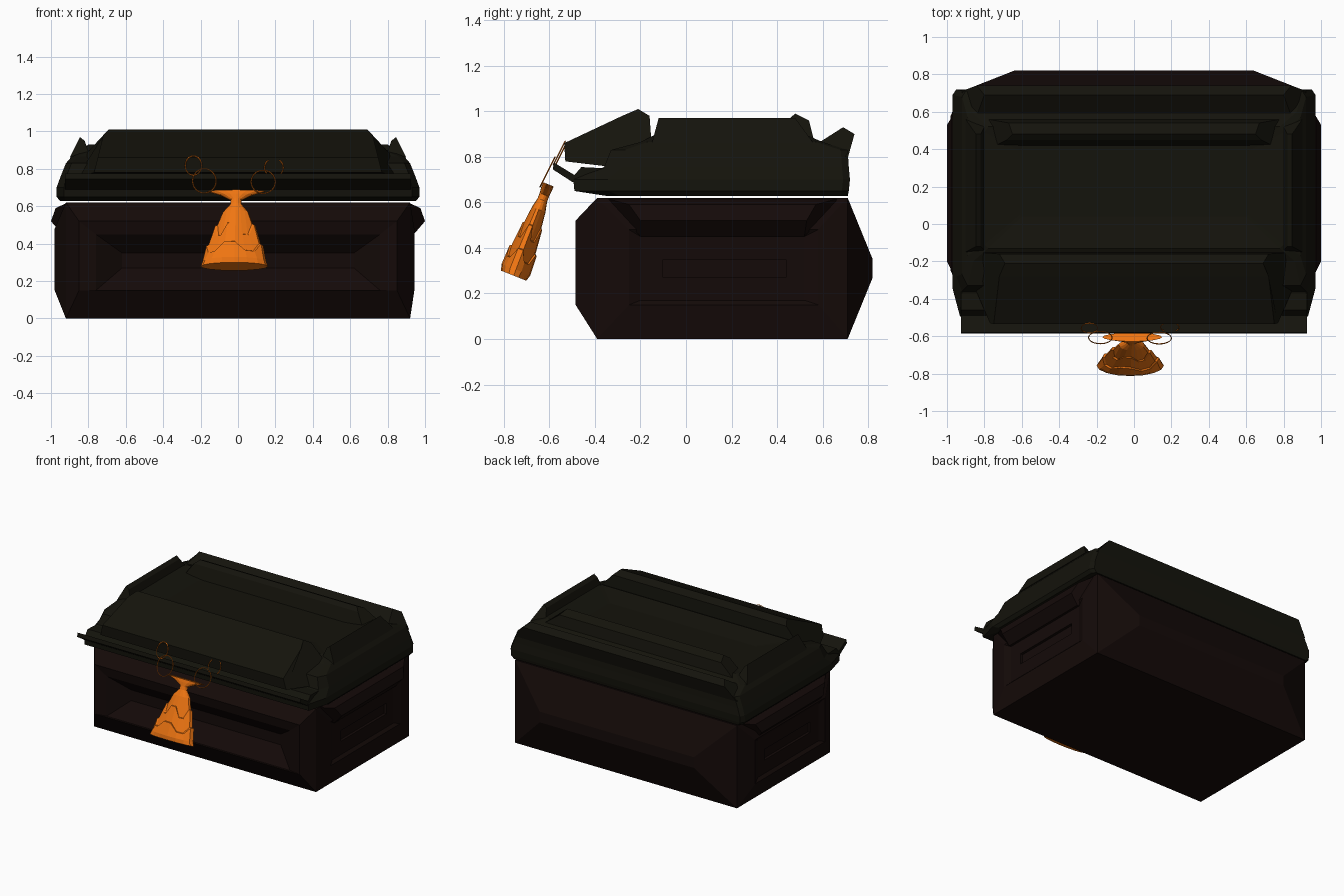
import bpy, bmesh
from math import sin, cos, pi
from mathutils import Vector

if "Cube" in bpy.data.objects:
    bpy.data.objects.remove(bpy.data.objects["Cube"])


def material(name, rgb):
    m = bpy.data.materials.new(name)
    m.diffuse_color = (*rgb, 1)
    m.use_nodes = True
    m.node_tree.nodes["Principled BSDF"].inputs["Base Color"].default_value = m.diffuse_color
    return m


BODY = material("dark_brown", (0.007, 0.003, 0.0025))
LID = material("dark_olive", (0.007, 0.0065, 0.0035))
ORANGE = material("orange", (0.87, 0.18, 0.006))


def finish(name, bm, mat):
    bmesh.ops.remove_doubles(bm, verts=bm.verts, dist=0.0005)
    bmesh.ops.recalc_face_normals(bm, faces=bm.faces)
    me = bpy.data.meshes.new(name)
    bm.to_mesh(me)
    bm.free()
    me.materials.append(mat)
    ob = bpy.data.objects.new(name, me)
    bpy.context.collection.objects.link(ob)
    return ob


def loft(bm, rings, start=True, end=True):
    loops = [[bm.verts.new(p) for p in r] for r in rings]
    n = len(loops[0])
    for a, b in zip(loops, loops[1:]):
        for i in range(n):
            j = (i + 1) % n
            bm.faces.new((a[i], a[j], b[j], b[i]))
    if start:
        bm.faces.new(loops[0])
    if end:
        bm.faces.new(loops[-1])


def rect(axis, at, u0, u1, v0, v1):
    # rectangle perpendicular to an axis; u, v are the other two axes in order
    pts = []
    for u, v in ((u0, v0), (u1, v0), (u1, v1), (u0, v1)):
        p = [u, v]
        p.insert(axis, at)
        pts.append(Vector(p))
    return pts


def lid_ring(z, x, y0, y1, cx, cy):
    # rectangle at height z with cut front and back corners
    half = [(x - cx, y0), (x, y0 + cy), (x, y1 - 0.03), (x - 0.02, y1)]
    return [(u, v, z) for u, v in half] + [(-u, v, z) for u, v in half[::-1]]


def extrude_x(name, profile, mat):
    # profile points: y, z, half width
    bm = bmesh.new()
    loft(bm, [[(s * w, y, z) for y, z, w in profile] for s in (-1, 1)])
    return finish(name, bm, mat)


# chest body: every wall is a set of nested rectangles
X, Y0, Y1, H = 0.92, -0.39, 0.71, 0.62
bm = bmesh.new()
loft(bm, [rect(1, Y0, -X, X, 0, H),
          rect(1, -0.485, -0.85, 0.85, 0.15, 0.52),
          rect(1, -0.47, -0.76, 0.76, 0.15, 0.45),
          rect(1, -0.38, -0.62, 0.62, 0.27, 0.35)], start=False)
loft(bm, [rect(1, Y1, -X, X, 0, H),
          rect(1, 0.82, -0.64, 0.64, 0.27, 0.35)], start=False)
for s, w in ((-1, 0.98), (1, 0.943)):
    loft(bm, [rect(0, s * X, Y0, Y1, 0, H),
              rect(0, s * w, -0.25, 0.58, 0.15, 0.48),
              rect(0, s * (w - 0.02), -0.2, 0.52, 0.17, 0.45),
              rect(0, s * (w - 0.02), -0.1, 0.44, 0.27, 0.35),
              rect(0, s * (w - 0.04), -0.1, 0.44, 0.27, 0.35)], start=False)
for z in (0, H):
    bm.faces.new([bm.verts.new(p) for p in rect(2, z, -X, X, Y0, Y1)])
finish("chest_body", bm, BODY)

# rim ridges along the body sides
for s, side in ((-1, "left"), (1, "right")):
    bm = bmesh.new()
    loft(bm, [[(s * x, y0 if e else y1, z) for x, z, y0, y1 in
               ((0.90, 0.45, -0.2, 0.52), (0.94, 0.45, -0.2, 0.52),
                (1.0, 0.52, -0.2, 0.53), (0.975, 0.59, -0.25, 0.57),
                (0.91, 0.62, -0.36, 0.68))] for e in (0, 1)])
    finish("side_rim_" + side, bm, BODY)

# lid shell with cut corners and a sunken top panel
bm = bmesh.new()
loft(bm, [lid_ring(*r) for r in
          ((0.627, 0.95, -0.34, 0.71, 0.03, 0.05), (0.65, 0.97, -0.49, 0.715, 0.04, 0.15),
           (0.70, 0.97, -0.495, 0.72, 0.04, 0.15), (0.755, 0.95, -0.36, 0.715, 0.03, 0.08),
           (0.83, 0.92, -0.33, 0.71, 0.03, 0.06), (0.865, 0.89, -0.2, 0.60, 0.03, 0.03),
           (0.90, 0.80, -0.13, 0.52, 0.02, 0.02), (0.875, 0.61, 0.04, 0.42, 0.01, 0.01))])
finish("lid_shell", bm, LID)

# raised rails along the sides of the lid
for s, side in ((-1, "left"), (1, "right")):
    bm = bmesh.new()
    loft(bm, [[(s * x, y0 if e else y1, z) for x, z, y0, y1 in
               ((0.79, 0.86, -0.15, 0.54), (0.82, 0.95, -0.12, 0.48),
                (0.845, 0.97, -0.12, 0.48), (0.90, 0.86, -0.15, 0.56))] for e in (0, 1)])
    finish("lid_side_rail_" + side, bm, LID)

# front hood plate, front lip, back ridge and back rail
extrude_x("lid_front_plate", [
    (-0.535, 0.86, 0.75), (-0.28, 0.98, 0.72), (-0.21, 1.01, 0.69),
    (-0.16, 0.98, 0.72), (-0.15, 0.84, 0.85), (-0.32, 0.755, 0.86),
    (-0.53, 0.78, 0.77)], LID)
extrude_x("lid_front_lip", [
    (-0.585, 0.745, 0.925), (-0.58, 0.775, 0.925), (-0.49, 0.72, 0.925),
    (-0.46, 0.755, 0.925), (-0.36, 0.75, 0.925), (-0.42, 0.68, 0.925),
    (-0.5, 0.69, 0.925)], LID)
extrude_x("lid_back_ridge", [
    (0.42, 0.875, 0.74), (0.45, 0.965, 0.68), (0.48, 0.99, 0.65),
    (0.54, 0.96, 0.67), (0.56, 0.88, 0.78)], LID)
extrude_x("lid_back_rail", [
    (0.58, 0.86, 0.84), (0.69, 0.93, 0.80), (0.74, 0.90, 0.84),
    (0.712, 0.80, 0.92), (0.58, 0.80, 0.92)], LID)

# bell shaped tassel hanging at the front, flattened and tilted
top, bottom = Vector((-0.01, -0.612, 0.66)), Vector((-0.02, -0.757, 0.278))
down = (bottom - top).normalized()
length = (bottom - top).length
across = Vector((0, -0.93, 0.37))
N = 16
sections = [  # position along the axis, half width, half depth, jagged step
    (-0.05, 0.16, 0.025, 0), (0.0, 0.09, 0.025, 0), (0.07, 0.03, 0.022, 0),
    (0.13, 0.03, 0.022, 0), (0.24, 0.068, 0.032, 0), (0.42, 0.095, 0.04, 0.16),
    (0.43, 0.108, 0.046, 0.16), (0.70, 0.14, 0.056, 0.12),
    (0.71, 0.152, 0.064, 0.12), (0.93, 0.17, 0.068, 0), (1.0, 0.18, 0.06, 0)]
rings = []
for t, w, d, step in sections:
    ring = []
    for i in range(N):
        a = 2 * pi * i / N
        tt = t + (step if (i // 2) % 2 else 0)
        ring.append(top + down * (tt * length)
                    + Vector((w * cos(a), 0, 0)) + across * (d * sin(a)))
    rings.append(ring)
bm = bmesh.new()
loft(bm, rings)
finish("tassel_bell", bm, ORANGE)

# thin wire rings above the bell
for k, (x, y, z, rx, rz) in enumerate((
        (-0.18, -0.63, 0.735, 0.063, 0.065), (0.135, -0.63, 0.73, 0.065, 0.062),
        (-0.238, -0.62, 0.817, 0.044, 0.052), (0.192, -0.61, 0.806, 0.05, 0.05))):
    bm = bmesh.new()
    M, r = 24, 0.003
    loops = []
    for i in range(M + 1):
        a = 2 * pi * i / M
        loops.append([(x + (rx + r * cos(b)) * cos(a),
                       y + 0.5 * (z - 0.69 + rz * sin(a)) + r * sin(b),
                       z + (rz + r * cos(b)) * sin(a))
                      for b in (0, pi / 2, pi, 3 * pi / 2)])
    loft(bm, loops, False, False)
    finish(f"wire_ring_{k + 1}", bm, ORANGE)
